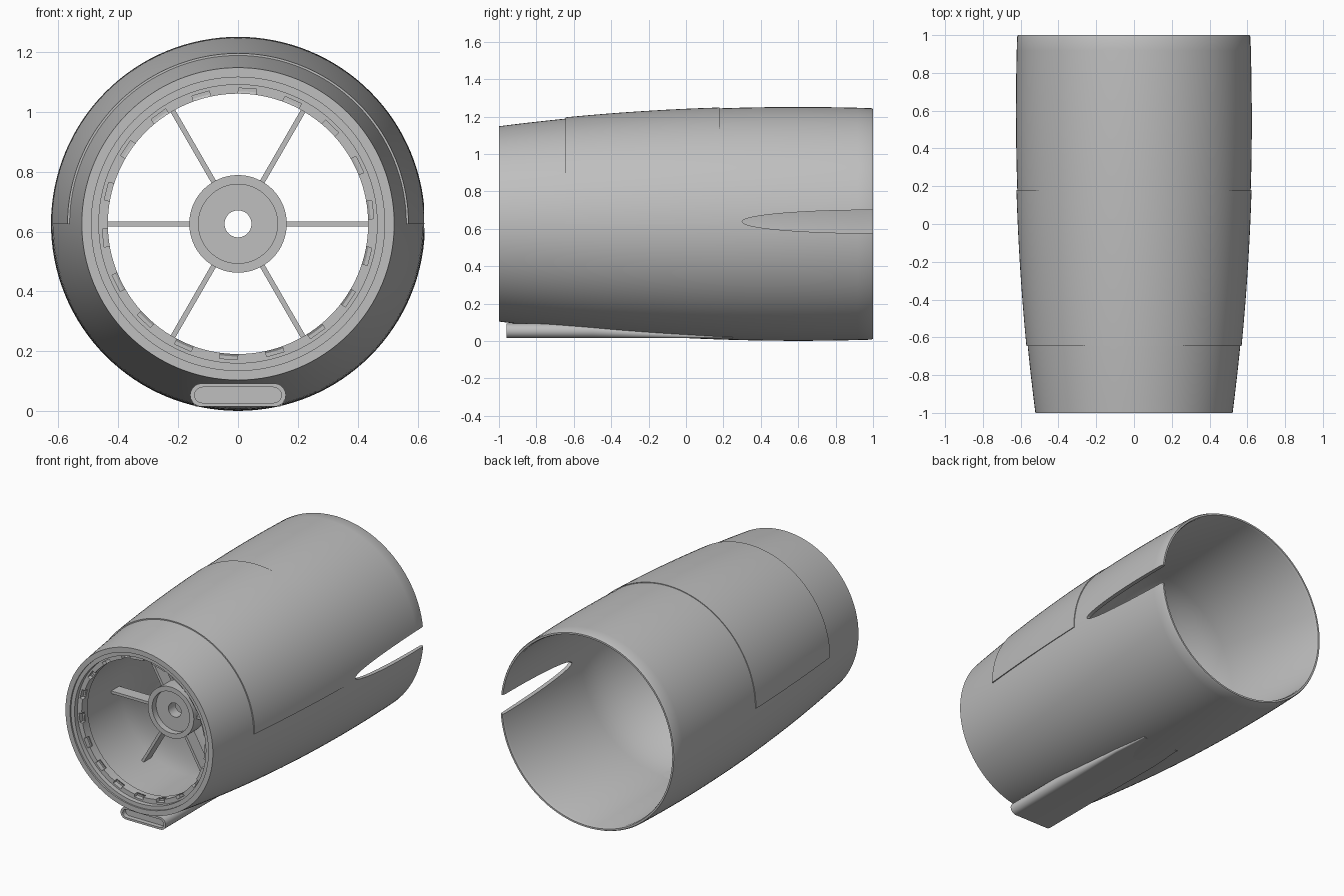
import bpy, bmesh
from math import sin, cos, pi, radians, sqrt
from mathutils import Matrix, Vector

if "Cube" in bpy.data.objects:
    bpy.data.objects.remove(bpy.data.objects["Cube"])

AXIS = 0.626
SEG = 128

grey = bpy.data.materials.new("plain_grey")
grey.use_nodes = True
grey.diffuse_color = (0.52, 0.52, 0.52, 1)
grey.node_tree.nodes["Principled BSDF"].inputs["Base Color"].default_value = (0.52, 0.52, 0.52, 1)


def outer_radius(y):
    return 0.625 - 0.0402 * (y - 0.6) ** 2


def spread(a, b, n):
    return [a + (b - a) * i / n for i in range(n + 1)]


def make(name, bm):
    bmesh.ops.recalc_face_normals(bm, faces=bm.faces)
    mesh = bpy.data.meshes.new(name)
    bm.to_mesh(mesh)
    bm.free()
    mesh.materials.append(grey)
    ob = bpy.data.objects.new(name, mesh)
    bpy.context.collection.objects.link(ob)
    return ob


def activate(ob):
    bpy.ops.object.select_all(action='DESELECT')
    ob.select_set(True)
    bpy.context.view_layer.objects.active = ob


def smooth(ob):
    activate(ob)
    bpy.ops.object.shade_smooth_by_angle(angle=radians(25))


def cut(ob, cutter):
    mod = ob.modifiers.new("cut", 'BOOLEAN')
    mod.operation, mod.solver, mod.object = 'DIFFERENCE', 'EXACT', cutter
    activate(ob)
    bpy.ops.object.modifier_apply(modifier=mod.name)
    bpy.data.objects.remove(cutter)


def skin(bm, sections, wrap=False, caps=True):
    """Join matching closed sections into a solid."""
    rows = [[bm.verts.new(p) for p in s] for s in sections]
    for a, b in zip(rows, rows[1:] + rows[:1] if wrap else rows[1:]):
        for i in range(len(a)):
            j = (i + 1) % len(a)
            bm.faces.new((a[i], a[j], b[j], b[i]))
    if caps and not wrap:
        bm.faces.new(rows[0])
        bm.faces.new(rows[-1])


def revolve(name, profile, half=False, seg=SEG):
    """Turn a closed (y, radius) profile around the long axis."""
    sweep = pi if half else 2 * pi
    angles = spread(0, sweep, seg)
    if not half:
        angles.pop()
    bm = bmesh.new()
    skin(bm, [[(r * cos(a), y, AXIS + r * sin(a)) for y, r in profile] for a in angles],
         wrap=not half)
    return make(name, bm)


def stadium(y, half_w, low, high, n=10):
    """Flat oval section facing along y."""
    r, mid = (high - low) / 2, (high + low) / 2
    pts = []
    for side, start in ((1, -pi / 2), (-1, pi / 2)):
        for a in spread(start, start + pi, n):
            pts.append((side * (half_w - r) + r * cos(a), y, mid + r * sin(a)))
    return pts


# Outer shell: barrel outside, stepped lip in front, open flared bore behind
shell_profile = [(y, outer_radius(y)) for y in spread(-1, 0.99, 28)]
shell_profile += [(1, 0.614), (1, 0.603), (0.985, 0.598)]
bore_start, bore_end = -0.55, 0.2
for t in spread(0, 1, 14):
    ease = t * t * (3 - 2 * t)
    shell_profile.append((bore_end + (bore_start - bore_end) * t, 0.598 - 0.155 * ease))
shell_profile += [(-0.93, 0.443), (-0.93, 0.465), (-0.99, 0.465), (-0.99, 0.49), (-1, 0.49)]
shell = revolve("outer_shell", shell_profile)

# Rounded slot in the left wall, open to the back
tip, end, slot_z, slot_h = 0.3, 1.1, 0.638, 0.062
outline = []
for a in spread(-pi / 2, pi / 2, 28):
    outline.append((tip + 0.7 * (1 - cos(a)), slot_z + slot_h * sin(a)))
outline += [(end, slot_z + slot_h), (end, slot_z - slot_h)]
bm = bmesh.new()
skin(bm, [[(x, y, z) for y, z in outline] for x in (0.4, 0.8)])
cut(shell, make("slot_cutter", bm))
smooth(shell)

# Raised panel wrapping the upper half
ys = spread(-0.645, 0.18, 14)
panel = [(y, outer_radius(y) + 0.007 - 0.003 * (y + 0.645)) for y in ys]
panel += [(y, outer_radius(y) - 0.008) for y in reversed(ys)]
smooth(revolve("upper_panel", panel, half=True, seg=72))

# Notched ring inside the mouth
ring = revolve("notched_ring", [(-0.96, 0.435), (-0.96, 0.468), (-0.9, 0.468), (-0.9, 0.435)])
bm = bmesh.new()
for k in range(18):
    turn = Matrix.Translation((0, 0, AXIS)) @ Matrix.Rotation(-radians(6 + 20 * k), 4, 'Y')
    wedge = [(0.42, -0.99), (0.453, -0.99), (0.453, -0.92), (0.42, -0.94)]
    skin(bm, [[turn @ Vector((r, y, w)) for r, y in wedge] for w in (-0.03, 0.03)])
cut(ring, make("notch_cutter", bm))
smooth(ring)

# Hub with a recessed front and a through hole
smooth(revolve("hub", [(-0.68, 0.163), (-0.68, 0.132), (-0.64, 0.132), (-0.64, 0.045),
                       (-0.57, 0.045), (-0.57, 0.163)], seg=64))

# Six spokes
bm = bmesh.new()
for k in range(6):
    turn = Matrix.Translation((0, 0, AXIS)) @ Matrix.Rotation(k * pi / 3, 4, 'Y')
    place = turn @ Matrix.Translation((0.302, -0.61, 0)) @ Matrix.Diagonal((0.3, 0.08, 0.017, 1))
    bmesh.ops.create_cube(bm, size=1, matrix=place)
make("spokes", bm)

# Flat oval duct under the belly, with a shallow recessed mouth
bm = bmesh.new()
skin(bm, [stadium(-0.93, 0.145, 0.028, 0.08), stadium(-0.96, 0.145, 0.028, 0.08),
          stadium(-0.96, 0.16, 0.015, 0.093), stadium(-0.5, 0.16, 0.015, 0.093),
          stadium(0, 0.15, 0.015, 0.042), stadium(0.25, 0.13, 0.015, 0.025)])
smooth(make("belly_duct", bm))
